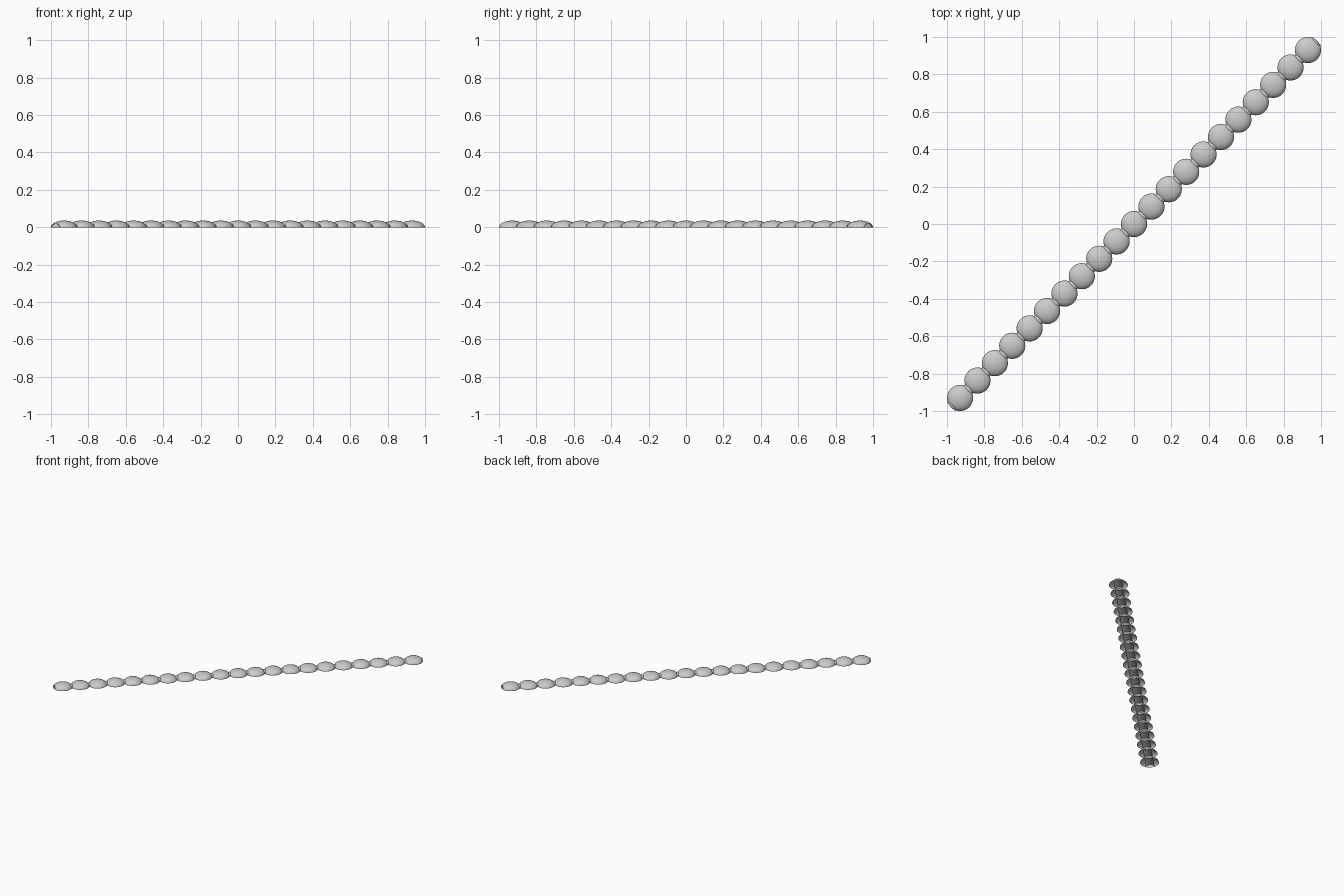
import bpy, bmesh, math
from mathutils import Matrix

if "Cube" in bpy.data.objects:
    bpy.data.objects.remove(bpy.data.objects["Cube"])

COUNT = 21        # studs along the diagonal
REACH = 0.93      # x and y of the last stud centre
RADIUS = 0.07
HEIGHT = 0.036


def finish(bm, name):
    mesh = bpy.data.meshes.new(name)
    bm.to_mesh(mesh)
    bm.free()
    for p in mesh.polygons:
        p.use_smooth = True
    obj = bpy.data.objects.new(name, mesh)
    bpy.context.collection.objects.link(obj)
    return obj


# Hollow flattened dome, open underneath, shared by all studs
bm = bmesh.new()
bmesh.ops.create_uvsphere(bm, u_segments=32, v_segments=16, radius=1)
bmesh.ops.delete(bm, geom=[v for v in bm.verts if v.co.z < -0.001], context='VERTS')
bmesh.ops.scale(bm, vec=(RADIUS, RADIUS, HEIGHT), verts=bm.verts)
first = finish(bm, "stud_01")

# Row of studs
for i in range(COUNT):
    stud = first
    if i:
        stud = bpy.data.objects.new(f"stud_{i + 1:02d}", first.data)
        bpy.context.collection.objects.link(stud)
    p = -REACH + 2 * REACH * i / (COUNT - 1)
    stud.location = (p, p, 0)

# Half-round connecting strip running through the studs, open underneath
bm = bmesh.new()
half = REACH * math.sqrt(2) + 0.067
rows = []
for x in (-half, half):
    rows.append([bm.verts.new((x, 0.031 * math.cos(a), 0.02 * math.sin(a)))
                 for a in (math.pi * k / 12 for k in range(13))])
for k in range(12):
    bm.faces.new((rows[0][k], rows[1][k], rows[1][k + 1], rows[0][k + 1]))
bmesh.ops.recalc_face_normals(bm, faces=bm.faces)
if sum(f.normal.z for f in bm.faces) < 0:
    bmesh.ops.reverse_faces(bm, faces=bm.faces)
bmesh.ops.rotate(bm, verts=bm.verts, matrix=Matrix.Rotation(math.radians(45), 3, 'Z'))
finish(bm, "connecting_strip")
